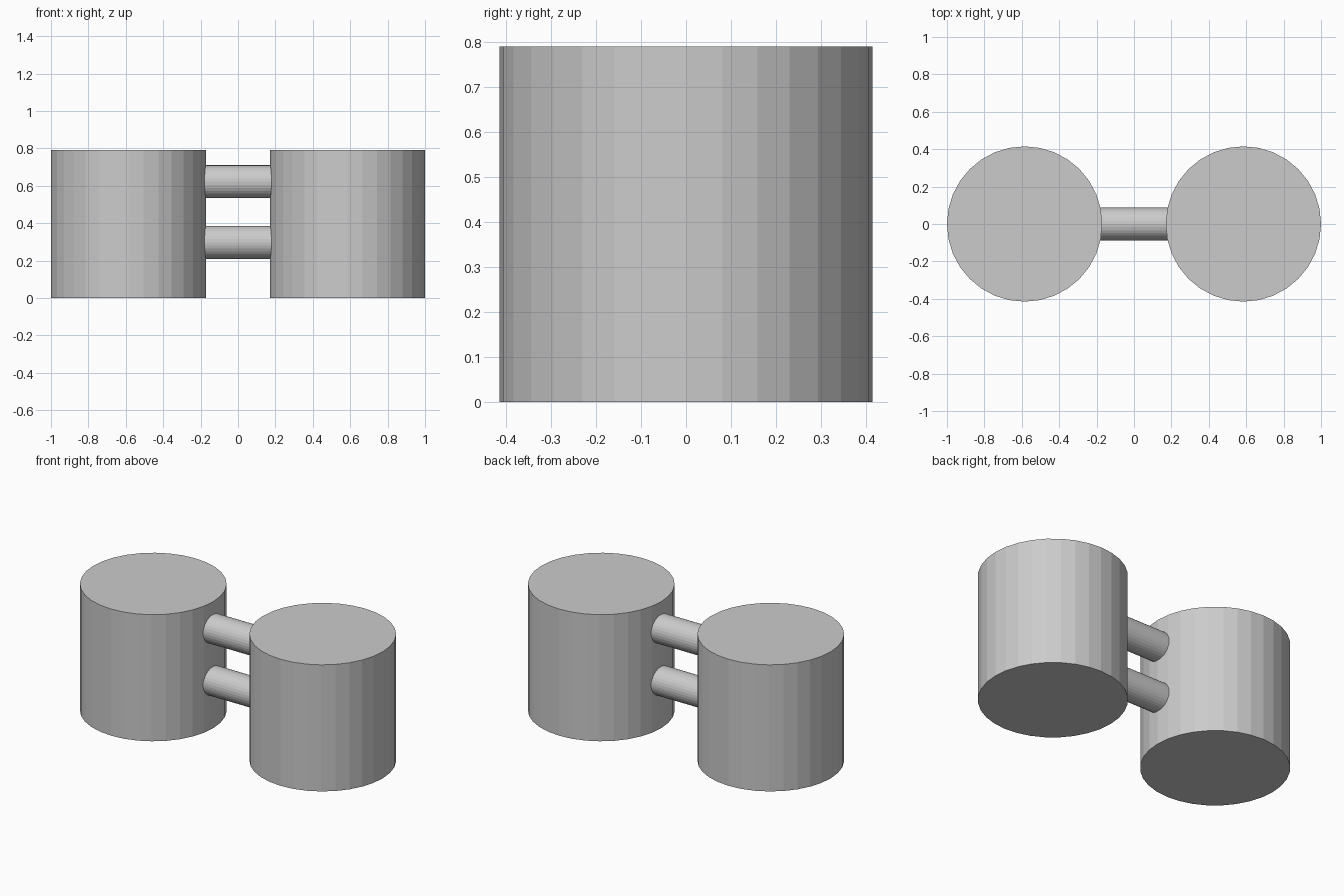
import bpy
import math

cube = bpy.data.objects.get("Cube")
if cube:
    bpy.data.objects.remove(cube, do_unlink=True)

GREY = (0.6, 0.6, 0.6, 1.0)
grey = bpy.data.materials.new("light_grey")
grey.use_nodes = True
grey.diffuse_color = GREY
grey.node_tree.nodes["Principled BSDF"].inputs["Base Color"].default_value = GREY


def cylinder(name, radius, length, location, rotation=(0, 0, 0)):
    bpy.ops.mesh.primitive_cylinder_add(
        vertices=32, radius=radius, depth=length,
        location=location, rotation=rotation)
    obj = bpy.context.object
    obj.name = name
    obj.data.materials.append(grey)
    return obj


HEIGHT = 0.79
RADIUS = 0.415
OFFSET = 1 - RADIUS

# Two upright drums, flat shaded
for name, side in (("left_drum", 1), ("right_drum", -1)):
    cylinder(name, RADIUS, HEIGHT, (side * OFFSET, 0, HEIGHT / 2))

# Two horizontal rods joining the drums, ends sunk into them
for name, z in (("lower_rod", 0.297), ("upper_rod", 0.622)):
    cylinder(name, 0.088, 0.5, (0, 0, z), (0, math.pi / 2, 0))
